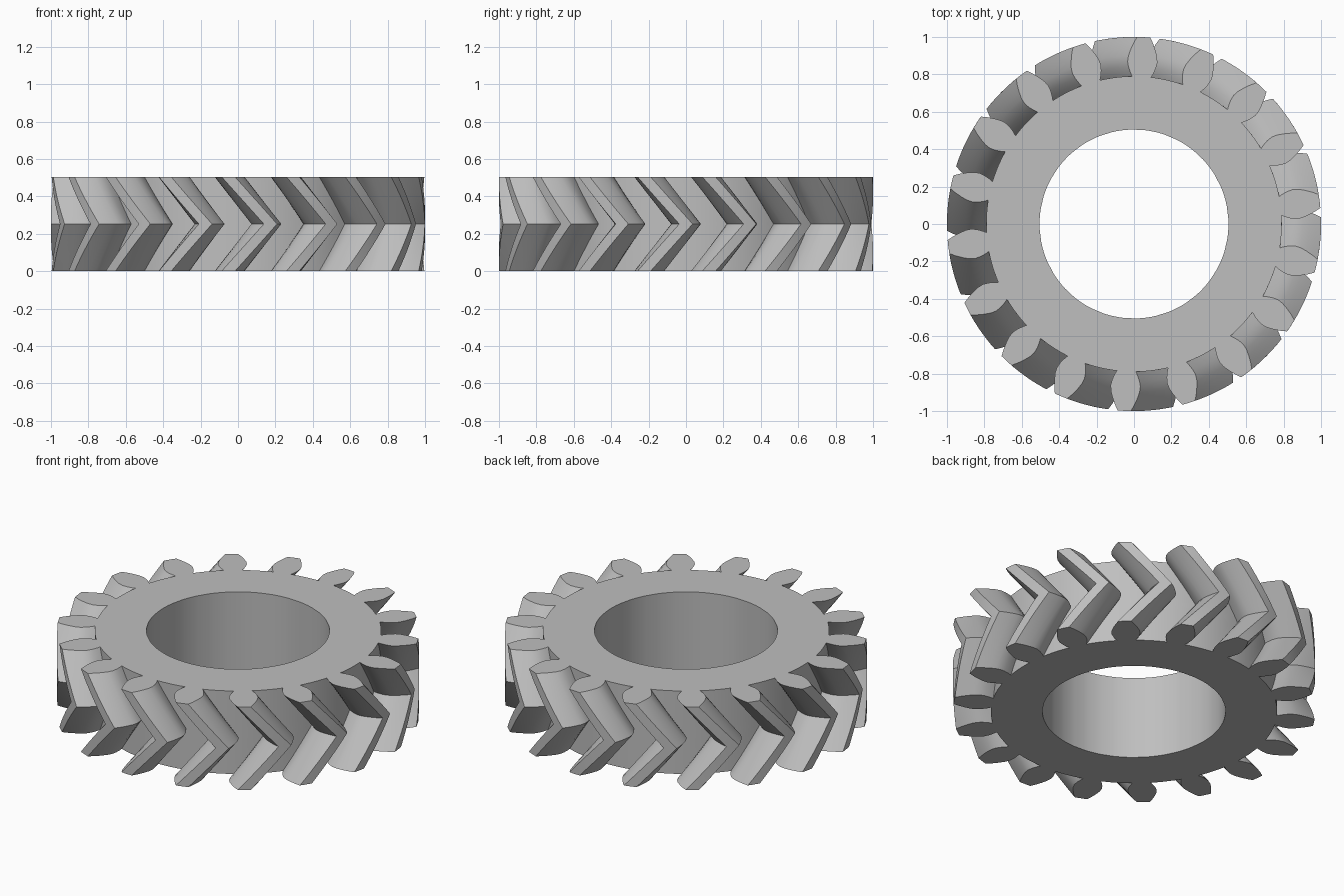
import bpy, bmesh, math

if "Cube" in bpy.data.objects:
    bpy.data.objects.remove(bpy.data.objects["Cube"])

TEETH, BORE, ROOT, HEIGHT = 18, 0.505, 0.79, 0.505
TWIST, STEPS = 13.0, 8            # degrees of twist to mid height, slices per half
START = 87.0                      # angle of one tooth on the top face
# tooth flank: radius and half width in degrees, root to tip
FLANK = [(ROOT, 3.7), (0.81, 4.35), (0.84, 5.0), (0.87, 5.25),
         (0.90, 4.9), (0.935, 4.05), (0.97, 3.05), (1.0, 2.05)]
GAP = 5                           # segments of root arc between teeth

# outline as (radius, angle), one tooth then one root gap at a time
outline, tooth_ids, root_ids = [], [], []
pitch = 360 / TEETH
for t in range(TEETH):
    c = START + t * pitch
    n = len(outline)
    tooth = [(r, c - h) for r, h in FLANK] + [(1.0, c)] + [(r, c + h) for r, h in FLANK[::-1]]
    outline += tooth
    tooth_ids.append(list(range(n, n + len(tooth))))
    root_ids += [n, n + len(tooth) - 1]
    h = FLANK[0][1]
    for i in range(1, GAP):
        root_ids.append(len(outline))
        outline.append((ROOT, c + h + (pitch - 2 * h) * i / GAP))


def polar(r, a, z):
    a = math.radians(a)
    return (r * math.cos(a), r * math.sin(a), z)


bm = bmesh.new()

# herringbone teeth: twisted slices up to mid height and back
rings = []
for s in range(2 * STEPS + 1):
    twist = TWIST * (1 - abs(s - STEPS) / STEPS)
    z = HEIGHT * s / (2 * STEPS)
    rings.append([bm.verts.new(polar(r, a + twist, z)) for r, a in outline])
N = len(outline)
for low, high in zip(rings, rings[1:]):
    for i in range(N):
        j = (i + 1) % N
        bm.faces.new((low[i], low[j], high[j], high[i]))

# flat end faces
bores = []
for ring, z in ((rings[0], 0), (rings[-1], HEIGHT)):
    bore = [bm.verts.new(polar(BORE, outline[i][1], z)) for i in root_ids]
    bores.append(bore)
    for k in range(len(bore)):
        m = (k + 1) % len(bore)
        bm.faces.new((bore[k], ring[root_ids[k]], ring[root_ids[m]], bore[m]))
    for ids in tooth_ids:
        bm.faces.new([ring[i] for i in ids])

# bore wall
for k in range(len(bores[0])):
    m = (k + 1) % len(bores[0])
    bm.faces.new((bores[0][k], bores[0][m], bores[1][m], bores[1][k]))

bmesh.ops.recalc_face_normals(bm, faces=bm.faces[:])
mesh = bpy.data.meshes.new("herringbone_gear")
bm.to_mesh(mesh)
bm.free()

grey = bpy.data.materials.new("plain grey")
grey.diffuse_color = (0.52, 0.52, 0.52, 1)
grey.use_nodes = True
grey.node_tree.nodes["Principled BSDF"].inputs["Base Color"].default_value = grey.diffuse_color
mesh.materials.append(grey)
gear = bpy.data.objects.new("herringbone_gear", mesh)
bpy.context.collection.objects.link(gear)
bpy.context.view_layer.objects.active = gear
gear.select_set(True)
bpy.ops.object.shade_smooth_by_angle(angle=math.radians(25))
